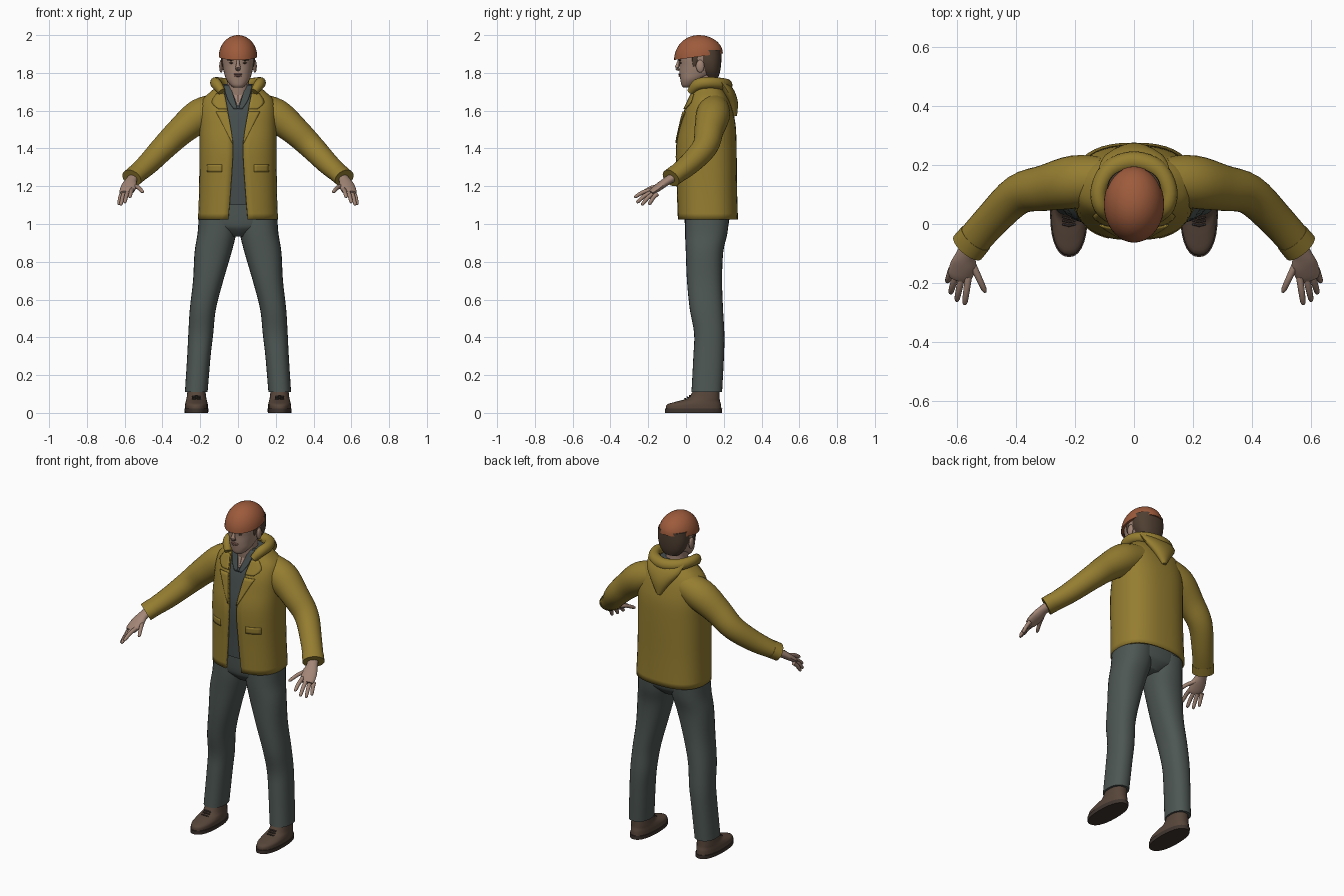
import bpy, bmesh, math
from mathutils import Vector

if "Cube" in bpy.data.objects:
    bpy.data.objects.remove(bpy.data.objects["Cube"])

def material(name, r, g, b):
    m = bpy.data.materials.new(name)
    m.diffuse_color = (r, g, b, 1)
    m.use_nodes = True
    m.node_tree.nodes["Principled BSDF"].inputs["Base Color"].default_value = m.diffuse_color
    return m

JACKET = material("mustard_cloth", .30, .205, .03)
HELMET = material("rust_shell", .34, .105, .045)
PANTS = material("grey_green_trouser", .075, .095, .088)
SHIRT = material("slate_shirt", .06, .074, .074)
SHOE = material("brown_leather", .095, .06, .042)
SOLE = material("dark_sole", .05, .035, .028)
SKIN = material("skin", .36, .235, .18)
HAIR = material("brown_hair", .08, .05, .032)
LIP = material("lip", .26, .13, .105)

def finish(name, verts, faces, mat, mirror=False, thick=0, angle=40):
    me = bpy.data.meshes.new(name)
    me.from_pydata([tuple(v) for v in verts], [], faces)
    bm = bmesh.new()
    bm.from_mesh(me)
    bmesh.ops.recalc_face_normals(bm, faces=bm.faces)
    bm.to_mesh(me)
    bm.free()
    me.materials.append(mat)
    ob = bpy.data.objects.new(name, me)
    bpy.context.collection.objects.link(ob)
    if thick:
        s = ob.modifiers.new("thickness", 'SOLIDIFY')
        s.thickness = thick
        s.offset = -1
    if mirror:
        ob.modifiers.new("mirror", 'MIRROR').use_mirror_merge = False
    bpy.ops.object.select_all(action='DESELECT')
    ob.select_set(True)
    bpy.context.view_layer.objects.active = ob
    bpy.ops.object.shade_smooth_by_angle(angle=math.radians(angle))
    return ob

def dense(rows, k=4):
    """Catmull-Rom refinement of a list of equal-length rows."""
    out = []
    for i in range(len(rows) - 1):
        a, b, c, d = (rows[max(i - 1, 0)], rows[i], rows[i + 1], rows[min(i + 2, len(rows) - 1)])
        for j in range(k):
            t = j / k
            out.append([.5 * (2*q + (r - p)*t + (2*p - 5*q + 4*r - s)*t*t + (3*q - p - 3*r + s)*t**3)
                        for p, q, r, s in zip(a, b, c, d)])
    return out + [list(rows[-1])]

def skin_rings(rings, closed=True, caps=True):
    n = len(rings[0])
    verts = [v for r in rings for v in r]
    faces = [(i*n + j, i*n + (j+1) % n, (i+1)*n + (j+1) % n, (i+1)*n + j)
             for i in range(len(rings) - 1) for j in range(n if closed else n - 1)]
    if caps and closed:
        faces += [tuple(range(n)), tuple(range(len(verts) - n, len(verts)))]
    return verts, faces

def spow(v, e):
    return math.copysign(abs(v) ** e, v)

def loft(name, rows, mat, mirror=False, exp=2.3, n=28, k=4):
    """Rows of z, cx, cy, rx, ry, stacked upward."""
    e = 2 / exp
    rings = [[(cx + rx*spow(math.sin(2*math.pi*j/n), e), cy - ry*spow(math.cos(2*math.pi*j/n), e), z)
              for j in range(n)] for z, cx, cy, rx, ry in dense(rows, k)]
    return finish(name, *skin_rings(rings), mat, mirror)

def tube(name, rows, mat, mirror=True, n=16, k=4):
    """Rows of x, y, z, side radius, upright radius along a path."""
    pts = dense(rows, k)
    rings = []
    for i, p in enumerate(pts):
        d = Vector(pts[min(i+1, len(pts)-1)][:3]) - Vector(pts[max(i-1, 0)][:3])
        side = d.cross(Vector((0, 0, 1))).normalized()
        up = side.cross(d).normalized()
        rings.append([Vector(p[:3]) + side*p[3]*math.cos(2*math.pi*j/n) + up*p[4]*math.sin(2*math.pi*j/n)
                      for j in range(n)])
    return finish(name, *skin_rings(rings), mat, mirror)

def ball(name, c, r, mat, mirror=False):
    rows = [(c[2] + r[2]*math.sin(a), c[0], c[1], r[0]*math.cos(a), r[1]*math.cos(a))
            for a in [math.radians(-88 + 22*i) for i in range(9)]]
    return loft(name, rows, mat, mirror, exp=2, n=14, k=1)

# Coat profile: z, centre y, half width, half depth, half opening
BODY = dense([(1.025, .115, .212, .16, .052), (1.2, .11, .206, .16, .038), (1.4, .107, .205, .161, .027),
              (1.52, .115, .204, .148, .042), (1.6, .117, .200, .130, .055), (1.66, .12, .186, .107, .066),
              (1.705, .117, .140, .087, .074), (1.74, .11, .100, .072, .078)])
EXP = 2.5

def body_at(z):
    for a, b in zip(BODY, BODY[1:]):
        if z <= b[0]:
            t = max(0, (z - a[0]) / (b[0] - a[0]))
            return [p + (q - p)*t for p, q in zip(a, b)]
    return BODY[-1]

def front_y(x, z, inset=0):
    _, cy, rx, ry, _ = body_at(z)
    u = min(abs(x) / (rx - inset), 1)
    return cy - (ry - inset)*(1 - u**EXP)**(1/EXP)

def strip(name, rows, mat, inset=0, lift=.006):
    """Thin plate following the chest; rows of z, inner x, outer x."""
    rings = [[(a + (b-a)*j/5, front_y(a + (b-a)*j/5, z, inset) - lift, z) for j in range(6)]
             for z, a, b in dense(rows, 3)]
    return finish(name, *skin_rings(rings, closed=False), mat, True, thick=.005)

# Open jacket shell
rings = []
for z, cy, rx, ry, gap in BODY:
    a0 = math.asin((gap / rx) ** (EXP / 2))
    ring = []
    for j in range(41):
        a = a0 + (2*math.pi - 2*a0)*j/40
        ring.append((rx*spow(math.sin(a), 2/EXP), cy - ry*spow(math.cos(a), 2/EXP), z))
    rings.append(ring)
finish("jacket_body", *skin_rings(rings, closed=False), JACKET, thick=.012)
strip("lapel", [(1.43, .026, .032), (1.52, .040, .078), (1.595, .054, .118)], JACKET)
strip("lapel_collar", [(1.61, .056, .105), (1.645, .062, .140), (1.69, .072, .115)], JACKET)
strip("pocket_flap", [(1.275, .085, .165), (1.315, .085, .165)], JACKET, lift=.003)

# Sleeves and cuffs
tube("sleeve", [(.10, .15, 1.615, .078, .078), (.2, .142, 1.574, .09, .09), (.3, .122, 1.495, .078, .077),
                (.39, .10, 1.408, .068, .067), (.48, .015, 1.315, .06, .057), (.557, -.072, 1.248, .057, .046)], JACKET, n=24)
tube("cuff", [(.535, -.047, 1.267, .06, .05), (.563, -.08, 1.243, .061, .049)], JACKET, n=24)

# Hood gathered round the neck with a pointed drop at the back
half = [(.085, .025, 1.70, .02, .02), (.112, .06, 1.738, .027, .03), (.118, .12, 1.748, .028, .03),
        (.08, .185, 1.742, .032, .032)]
tube("hood_roll", half + [(0, .212, 1.735, .034, .034)] + [(-r[0], *r[1:]) for r in half[::-1]], JACKET, False)
tube("hood_drop", [(0, .185, 1.755, .12, .02), (0, .222, 1.70, .105, .032), (0, .245, 1.64, .06, .03),
                   (0, .258, 1.57, .012, .012)], JACKET, False, n=20)

# Shirt, open neck and shirt collar
loft("shirt", [(z, 0, cy, rx - .016, ry - .016) for z, cy, rx, ry, _ in BODY if z > 1.06], SHIRT, exp=EXP, k=1)
strip("open_neck", [(1.625, 0, .002), (1.68, 0, .022), (1.738, 0, .042)], SKIN, .016, .003)
strip("shirt_collar", [(1.61, .003, .022), (1.66, .018, .055), (1.735, .042, .078)], SHIRT, .016, .010)

# Trousers
loft("trouser_leg", [(.11, .221, .11, .06, .081), (.3, .207, .12, .062, .081), (.42, .197, .123, .066, .08),
                     (.55, .186, .108, .069, .088), (.7, .158, .098, .08, .093), (.85, .132, .098, .098, .099),
                     (.95, .112, .107, .102, .112), (1.04, .105, .112, .103, .117)], PANTS, True)
loft("trouser_seat", [(.935, 0, .11, .05, .07), (.965, 0, .11, .12, .10), (1.0, 0, .11, .195, .116),
                      (1.1, 0, .112, .19, .125)], PANTS, exp=2.5)

# Shoes
loft("sole", [(0, .22, .04, .062, .151), (.022, .22, .04, .064, .152)], SOLE, True, k=1)
loft("shoe", [(.022, .22, .04, .06, .147), (.045, .22, .043, .06, .142), (.062, .22, .068, .056, .112),
              (.08, .22, .095, .052, .083), (.13, .22, .11, .046, .066)], SHOE, True)
for i in range(3):
    tube("shoe_lace", [(.198, .0 + .012*i, .072 + .008*i, .004, .004), (.22, -.006 + .012*i, .076 + .008*i, .004, .004),
                       (.242, .0 + .012*i, .072 + .008*i, .004, .004)], SOLE, n=6, k=1)

# Hands: palm, then fingers from knuckle to tip
tube("palm", [(.55, -.065, 1.25, .03, .024), (.567, -.10, 1.228, .032, .022), (.576, -.135, 1.203, .043, .021),
              (.587, -.17, 1.177, .042, .017), (.592, -.187, 1.165, .034, .012)], SKIN)
for name, base, tip in [("index_finger", (.560, -.180, 1.182), (.573, -.274, 1.142)),
                        ("middle_finger", (.583, -.180, 1.170), (.600, -.262, 1.113)),
                        ("ring_finger", (.602, -.170, 1.163), (.621, -.236, 1.100)),
                        ("little_finger", (.616, -.152, 1.160), (.632, -.197, 1.102)),
                        ("thumb", (.550, -.128, 1.203), (.502, -.232, 1.168))]:
    b, t = Vector(base), Vector(tip)
    mid = b.lerp(t, .5) + Vector((0, 0, .007))
    end = b.lerp(t, .9)
    tube(name, [(*b, .012, .012), (*mid, .011, .011), (*end, .009, .009), (*t, .003, .003)], SKIN, n=10, k=2)

# Neck, head and face
loft("neck", [(1.66, 0, .10, .064, .062), (1.74, 0, .085, .058, .06), (1.81, 0, .085, .06, .065)], SKIN)
loft("head", [(1.722, 0, .008, .022, .022), (1.735, 0, .014, .04, .038), (1.765, 0, .034, .062, .064),
              (1.80, 0, .06, .074, .095), (1.84, 0, .07, .083, .106), (1.88, 0, .07, .088, .111),
              (1.92, 0, .07, .085, .108), (1.96, 0, .07, .06, .078)], SKIN, exp=2.2)
tube("nose", [(0, -.036, 1.868, .007, .007), (0, -.044, 1.843, .010, .009), (0, -.047, 1.825, .015, .011),
              (0, -.034, 1.814, .010, .004)], SKIN, False, n=12)
ball("upper_lip", (0, -.032, 1.793), (.025, .008, .005), LIP)
ball("lower_lip", (0, -.031, 1.784), (.021, .008, .005), LIP)
ball("eye", (.034, -.028, 1.853), (.013, .006, .005), HAIR, True)
ball("brow", (.036, -.031, 1.868), (.021, .007, .004), HAIR, True)
ball("ear", (.089, .075, 1.835), (.011, .022, .034), SKIN, True)
loft("hair", [(1.775, 0, .135, .05, .035), (1.81, 0, .125, .076, .056), (1.86, 0, .118, .090, .069),
              (1.92, 0, .11, .090, .078)], HAIR)
loft("sideburn", [(1.835, .08, .045, .004, .007), (1.86, .082, .047, .007, .014), (1.90, .083, .05, .008, .02)], HAIR, True, n=12)

# Helmet dome with a rim rising to the back
N = 36
dome = []
for i in range(13):
    a = math.radians(89 * i / 12)
    ring = []
    for j in range(N):
        t = 2*math.pi*j/N
        x, y = .102*math.sin(t)*math.cos(a), .066 - .129*math.cos(t)*math.cos(a)
        rim = 1.886 - .018*math.cos(t)
        ring.append((x, y, rim + (2.0 - rim)*math.sin(a)))
    dome.append(ring)
finish("helmet", *skin_rings(dome), HELMET)
